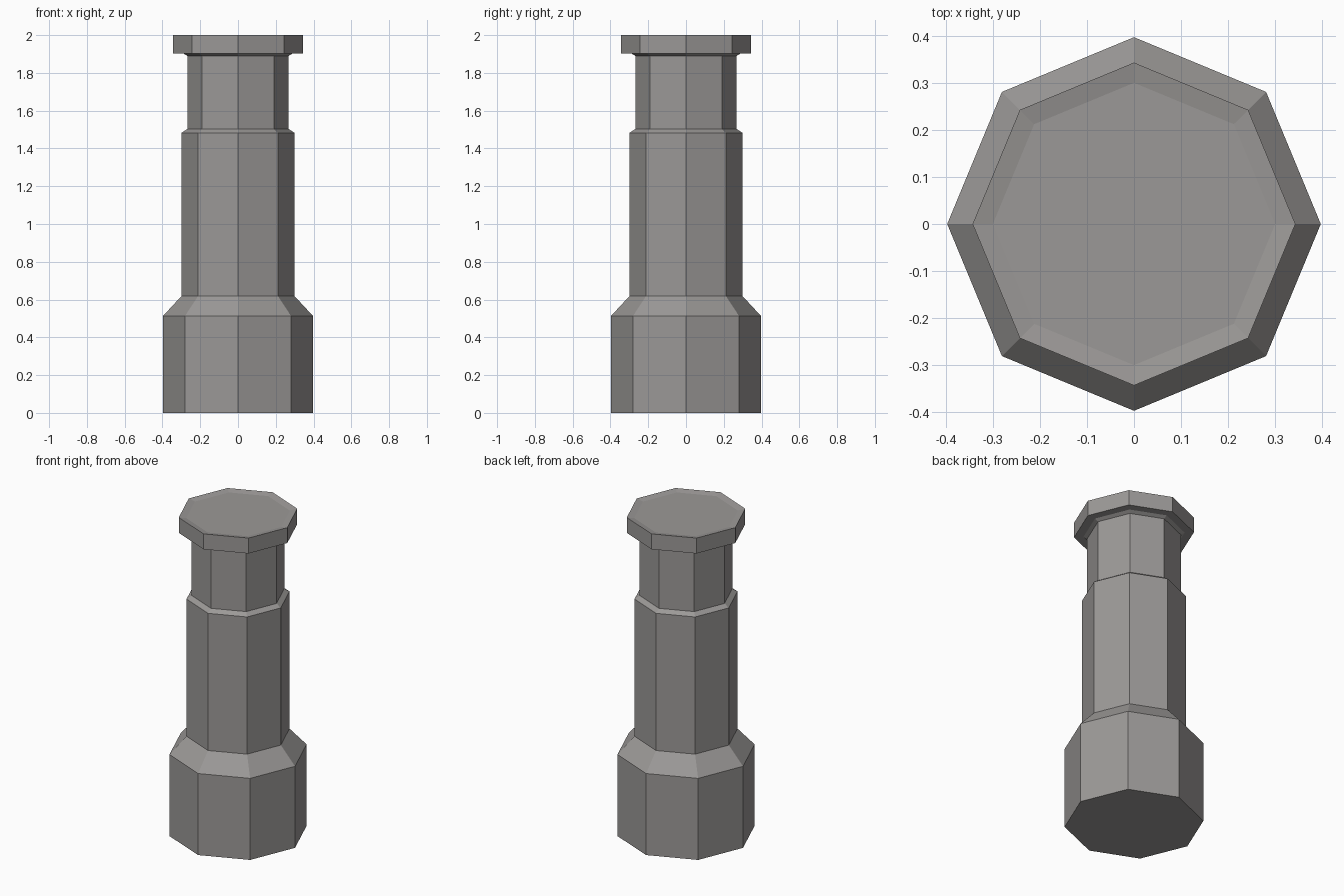
import bpy, bmesh
from math import cos, sin, pi

if "Cube" in bpy.data.objects:
    bpy.data.objects.remove(bpy.data.objects["Cube"])

SIDES = 8

# Pillar outline as (radius, height), from the base up to the dished cap
PROFILE = [
    (0.397, 0.0), (0.397, 0.513),      # base block
    (0.298, 0.62), (0.298, 1.483),     # sloped shoulder and main shaft
    (0.268, 1.503), (0.268, 1.890),    # upper neck
    (0.290, 1.903), (0.343, 1.903),    # flare under the cap
    (0.343, 2.0), (0.30, 1.992),       # cap rim and shallow dish
]


def lathe(name, profile):
    bm = bmesh.new()
    rings = [[bm.verts.new((r * cos(2 * pi * i / SIDES), r * sin(2 * pi * i / SIDES), z))
              for i in range(SIDES)] for r, z in profile]
    for low, high in zip(rings, rings[1:]):
        for i in range(SIDES):
            j = (i + 1) % SIDES
            bm.faces.new((low[i], low[j], high[j], high[i]))
    bm.faces.new(rings[0][::-1])
    bm.faces.new(rings[-1])
    mesh = bpy.data.meshes.new(name)
    bm.to_mesh(mesh)
    bm.free()
    obj = bpy.data.objects.new(name, mesh)
    bpy.context.collection.objects.link(obj)
    return obj


# Dark warm grey stone
stone = bpy.data.materials.new("dark_stone")
stone.diffuse_color = (0.33, 0.318, 0.31, 1)
stone.use_nodes = True
stone.node_tree.nodes["Principled BSDF"].inputs["Base Color"].default_value = stone.diffuse_color

pillar = lathe("octagonal_pillar", PROFILE)
pillar.data.materials.append(stone)
